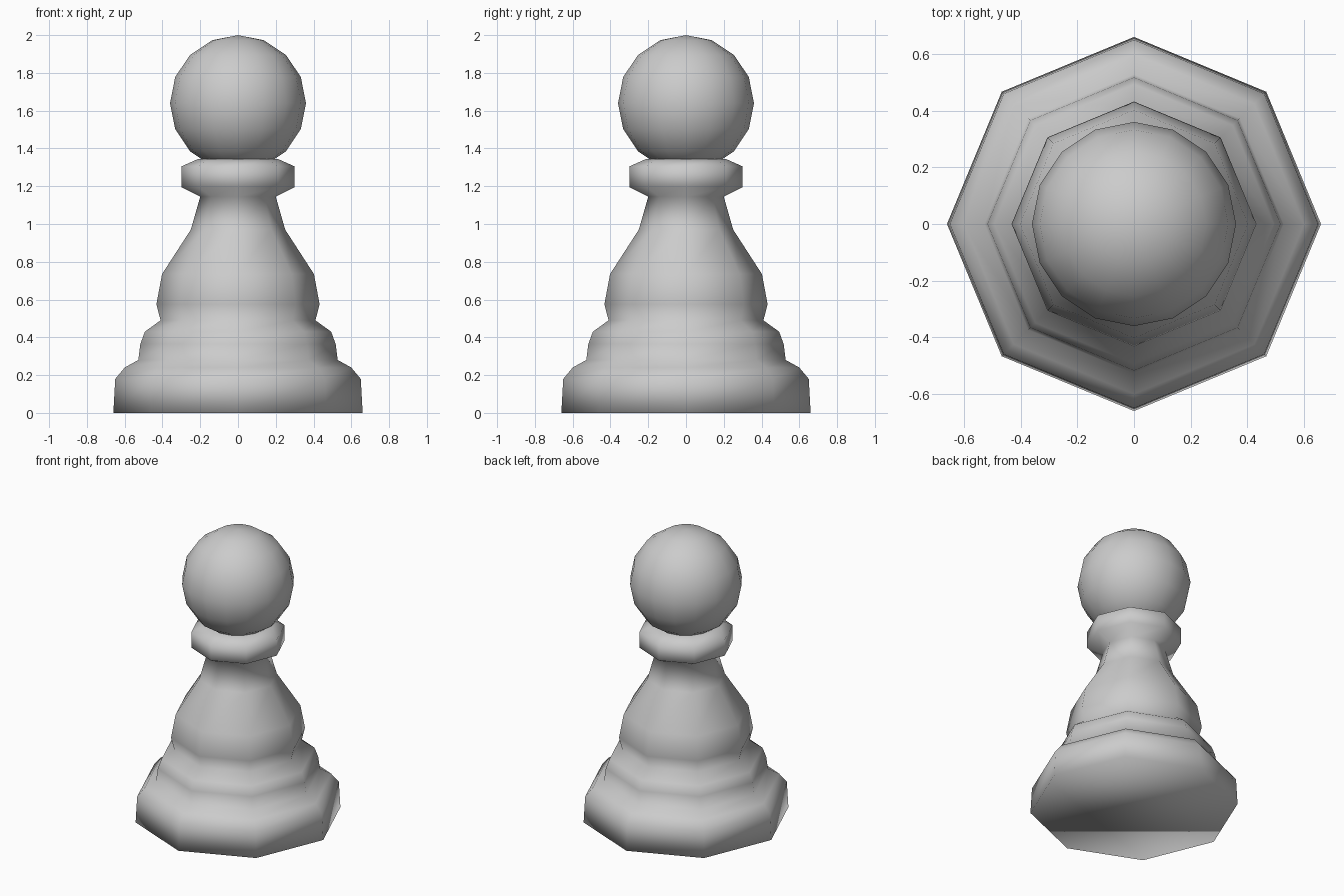
import bpy, bmesh
from math import cos, sin, pi

if "Cube" in bpy.data.objects:
    bpy.data.objects.remove(bpy.data.objects["Cube"])


def finish(name, bm):
    """Turn a bmesh into a smooth shaded object."""
    bmesh.ops.recalc_face_normals(bm, faces=bm.faces)
    for f in bm.faces:
        f.smooth = True
    mesh = bpy.data.meshes.new(name)
    bm.to_mesh(mesh)
    bm.free()
    obj = bpy.data.objects.new(name, mesh)
    bpy.context.collection.objects.link(obj)
    return obj


def lathe(name, profile, sides):
    """Revolve (radius, height) points around z and cap both ends."""
    bm = bmesh.new()
    rings = [[bm.verts.new((r * cos(2 * pi * i / sides), r * sin(2 * pi * i / sides), z))
              for i in range(sides)] for r, z in profile]
    for low, high in zip(rings, rings[1:]):
        for i in range(sides):
            j = (i + 1) % sides
            bm.faces.new((low[i], low[j], high[j], high[i]))
    bm.faces.new(rings[0][::-1])
    bm.faces.new(rings[-1])
    return finish(name, bm)


# Eight-sided body: foot, step, waist and collar in one smooth profile
lathe("body", [
    (0.66, 0.0), (0.65, 0.18), (0.60, 0.24),
    (0.528, 0.28), (0.517, 0.365), (0.493, 0.43),
    (0.41, 0.49), (0.432, 0.575), (0.402, 0.735),
    (0.25, 0.97), (0.20, 1.145),
    (0.30, 1.195), (0.30, 1.305), (0.21, 1.345),
], 8)

# Round head resting in the collar
bm = bmesh.new()
bmesh.ops.create_uvsphere(bm, u_segments=16, v_segments=8, radius=0.36)
bmesh.ops.translate(bm, verts=bm.verts, vec=(0, 0, 1.64))
finish("head", bm)
